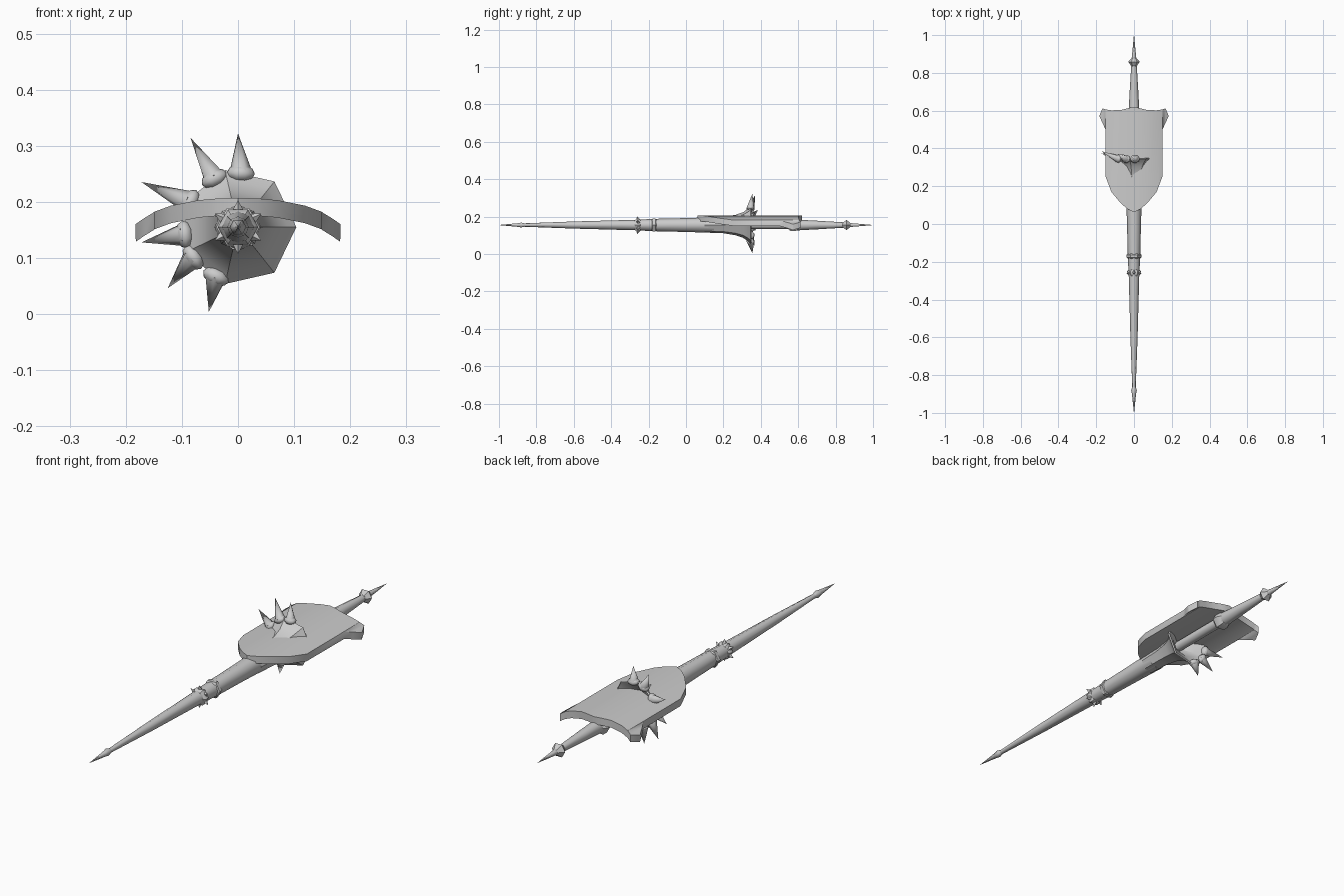
import bpy, bmesh, math
from mathutils import Vector, Matrix

if "Cube" in bpy.data.objects:
    bpy.data.objects.remove(bpy.data.objects["Cube"])

AXIS = 0.155  # height of the lance axis
steel = bpy.data.materials.new("grey steel")
steel.diffuse_color = (0.6, 0.6, 0.6, 1)
steel.use_nodes = True
steel.node_tree.nodes["Principled BSDF"].inputs["Base Color"].default_value = steel.diffuse_color


def finish(bm, name, angle=40):
    bmesh.ops.remove_doubles(bm, verts=bm.verts, dist=0.0002)
    bmesh.ops.recalc_face_normals(bm, faces=bm.faces)
    mesh = bpy.data.meshes.new(name)
    bm.to_mesh(mesh)
    bm.free()
    mesh.materials.append(steel)
    ob = bpy.data.objects.new(name, mesh)
    bpy.context.collection.objects.link(ob)
    bpy.ops.object.select_all(action='DESELECT')
    ob.select_set(True)
    bpy.context.view_layer.objects.active = ob
    bpy.ops.object.shade_smooth_by_angle(angle=math.radians(angle))
    return ob


def lathe(name, profile, sides, angle=40, turn=0.0):
    """Revolve (y, radius) pairs around the lance axis."""
    bm = bmesh.new()
    rings = []
    for y, r in profile:
        rings.append([bm.verts.new((r * math.cos(turn + math.tau * i / sides), y,
                                    AXIS + r * math.sin(turn + math.tau * i / sides)))
                      for i in range(sides)])
    for a, b in zip(rings, rings[1:]):
        for i in range(sides):
            j = (i + 1) % sides
            bm.faces.new((a[i], a[j], b[j], b[i]))
    bm.faces.new(rings[0])
    bm.faces.new(rings[-1])
    return finish(bm, name, angle)


def spike(name, base, tip, radius, sides=6):
    base, tip = Vector(base), Vector(tip)
    d = tip - base
    bm = bmesh.new()
    m = Matrix.Translation((base + tip) / 2) @ d.to_track_quat('Z', 'Y').to_matrix().to_4x4()
    bmesh.ops.create_cone(bm, cap_ends=True, segments=sides, radius1=radius,
                          radius2=0.0, depth=d.length, matrix=m)
    return finish(bm, name, 65)


def polar(deg, r, y):
    a = math.radians(deg)
    return Vector((r * math.cos(a), y, AXIS + r * math.sin(a)))


# lance blade, tapering to the front point
lathe("lance_tip", [(-1, 0.0005), (-0.9, 0.011), (-0.88, 0.015), (-0.86, 0.009)], 6, 60)
lathe("lance_shaft", [(-0.87, 0.009), (-0.6, 0.019), (-0.27, 0.028), (-0.17, 0.033),
                      (0.0, 0.037), (0.15, 0.042)], 8, 60)

# collars, the forward one set with thorns
lathe("front_collar", [(-0.275, 0.027), (-0.265, 0.036), (-0.25, 0.036), (-0.24, 0.027)], 6)
lathe("rear_collar", [(-0.185, 0.03), (-0.178, 0.039), (-0.163, 0.039), (-0.155, 0.03)], 6)
for k in range(6):
    spike("collar_thorn", polar(60 * k + 30, 0.026, -0.255), polar(60 * k + 30, 0.048, -0.262), 0.012, 4)

# seven-sided flared hand guard with a hollow back
lathe("hand_guard", [(0.1, 0.041), (0.2, 0.045), (0.265, 0.056), (0.305, 0.07), (0.33, 0.088),
                     (0.345, 0.104), (0.35, 0.1), (0.325, 0.06), (0.29, 0.02)], 7, 35)

# knuckles and long spikes along one half of the guard rim
for base_deg, tip_deg, tip_r, tip_y in ((87, 90, 0.167, 0.355), (116, 118, 0.18, 0.37),
                                        (153, 155, 0.19, 0.385), (188, 189, 0.174, 0.375),
                                        (214, 221, 0.166, 0.365), (246, 251, 0.16, 0.355)):
    c = polar(base_deg, 0.096, 0.345)
    bm = bmesh.new()
    m = (Matrix.Translation(c) @ Matrix.Rotation(-math.radians(base_deg), 4, 'Y')
         @ Matrix.Diagonal((0.016, 0.022, 0.025, 1)))
    bmesh.ops.create_uvsphere(bm, u_segments=8, v_segments=5, radius=1, matrix=m)
    finish(bm, "guard_knuckle", 60)
    spike("guard_spike", c, polar(tip_deg, tip_r, tip_y), 0.021)

# grip, pommel collar and butt spike
lathe("grip", [(0.28, 0.021), (0.57, 0.021)], 8, 60)
lathe("grip_collar", [(0.545, 0.022), (0.56, 0.038), (0.585, 0.038), (0.6, 0.028)], 6)
lathe("butt_shaft", [(0.57, 0.03), (0.7, 0.023), (0.85, 0.014)], 8, 60)
lathe("butt_ring", [(0.835, 0.014), (0.85, 0.024), (0.858, 0.031), (0.866, 0.024), (0.88, 0.012)], 6)
lathe("butt_spike", [(0.87, 0.013), (0.9, 0.01), (1, 0.0005)], 6, 60)

# curved shield: half stations of (x, front y, back y, top z), mirrored
half = [(0, 0.062, 0.62, 0.207), (0.035, 0.08, 0.612, 0.206), (0.07, 0.11, 0.603, 0.203),
        (0.12, 0.17, 0.602, 0.193), (0.15, 0.25, 0.606, 0.182), (0.1505, 0.5, 0.606, 0.181),
        (0.167, 0.535, 0.612, 0.171), (0.183, 0.57, 0.574, 0.16)]
stations = [(-x, a, b, z) for x, a, b, z in half[:0:-1]] + half
bm = bmesh.new()
cols = []
for x, a, b, z in stations:
    cols.append([bm.verts.new(p) for p in ((x, a, z), (x, b, z),
                                           (x * 0.995, b, z - 0.031), (x * 0.995, a, z - 0.031))])
for p, q in zip(cols, cols[1:]):
    for i in range(4):
        j = (i + 1) % 4
        bm.faces.new((p[i], p[j], q[j], q[i]))
bm.faces.new(cols[0])
bm.faces.new(cols[-1])
finish(bm, "shield", 40)
